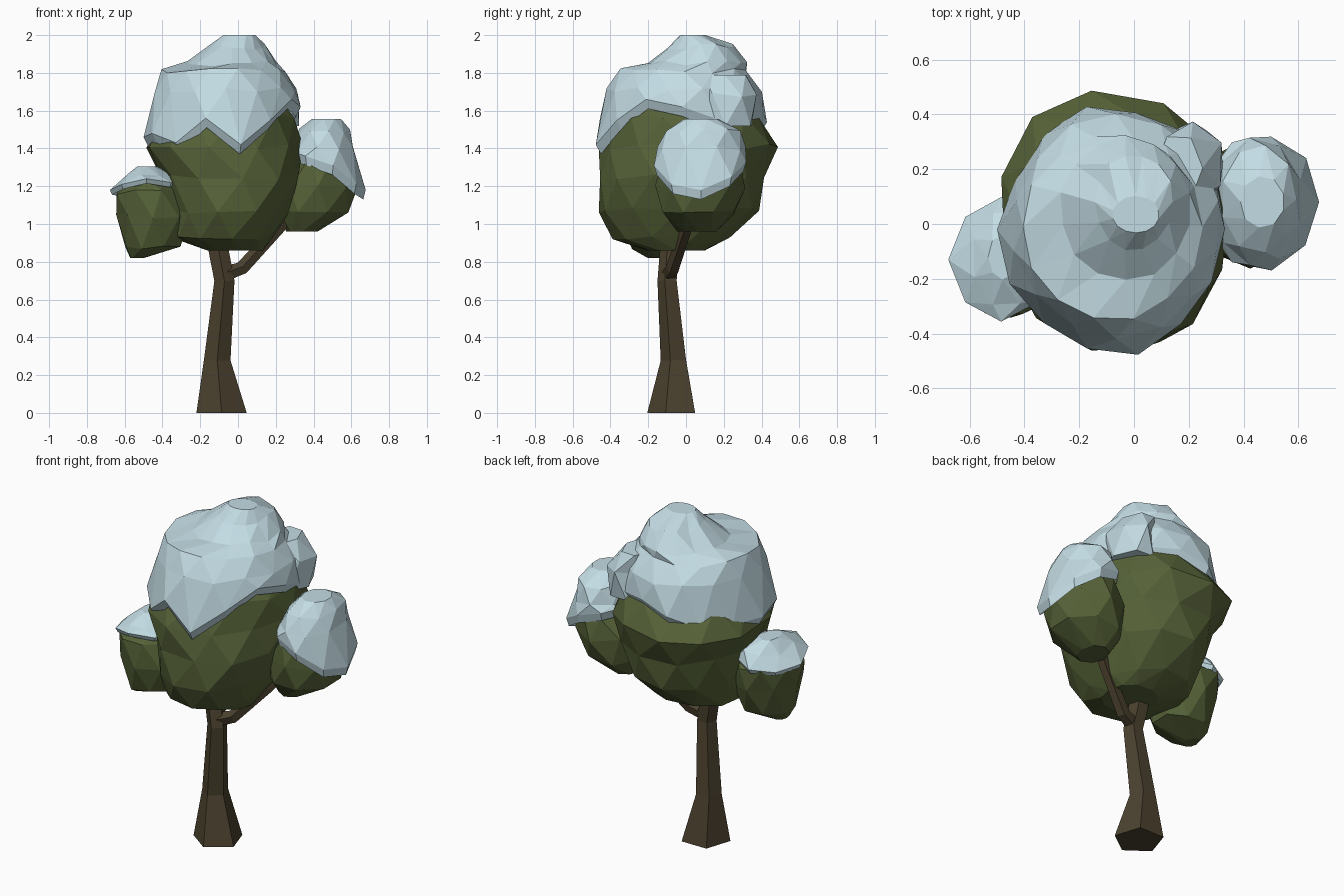
import bpy, bmesh, math, random
from mathutils import Vector

if "Cube" in bpy.data.objects:
    bpy.data.objects.remove(bpy.data.objects["Cube"])

random.seed(4)


def material(name, rgb):
    m = bpy.data.materials.new(name)
    m.diffuse_color = (*rgb, 1)
    m.use_nodes = True
    m.node_tree.nodes["Principled BSDF"].inputs["Base Color"].default_value = m.diffuse_color
    return m


SNOW = material("pale blue snow", (0.55, 0.72, 0.78))
LEAF = material("olive leaves", (0.095, 0.125, 0.04))
BARK = material("brown bark", (0.071, 0.054, 0.028))


def finish(name, bm, mat):
    bmesh.ops.recalc_face_normals(bm, faces=bm.faces)
    mesh = bpy.data.meshes.new(name)
    bm.to_mesh(mesh)
    bm.free()
    mesh.materials.append(mat)
    ob = bpy.data.objects.new(name, mesh)
    bpy.context.collection.objects.link(ob)
    return ob


def limb(name, path):
    """Five-sided tube through (x, y, z, radius) points."""
    bm = bmesh.new()
    pts = [Vector(p[:3]) for p in path]
    rings = []
    for i, p in enumerate(pts):
        d = (pts[min(i + 1, len(pts) - 1)] - pts[max(i - 1, 0)]).normalized()
        if i == 0 and p.z == 0:
            d = Vector((0, 0, 1))
        q = Vector((0, 0, 1)).rotation_difference(d)
        ring = []
        for k in range(5):
            a = math.radians(-90 + 72 * k)
            ring.append(bm.verts.new(p + q @ Vector((math.cos(a), math.sin(a), 0)) * path[i][3]))
        rings.append(ring)
    for a, b in zip(rings, rings[1:]):
        for k in range(5):
            bm.faces.new((a[k], a[(k + 1) % 5], b[(k + 1) % 5], b[k]))
    bm.faces.new(rings[0])
    bm.faces.new(rings[-1])
    finish(name, bm, BARK)


def boxy(t, power):
    return math.copysign(abs(t) ** power, t)


def clump(name, rings, n, mat, edge=None, reach=None, rim_drop=0.05, power=1.0, jitter=0.015):
    """Faceted clump through (z, x0, x1, y0, y1) rings, each turned half a step.
    With edge heights per corner, the first ring follows them and gets a folded rim.
    Reach scales the two lowest rings per corner."""
    bm = bmesh.new()
    rows = []
    for i, (z, x0, x1, y0, y1) in enumerate(rings):
        c = Vector(((x0 + x1) / 2, (y0 + y1) / 2, 0))
        row = []
        for j in range(n):
            a = math.tau * (j + 0.5 * (i % 2)) / n
            if reach and i < 2:
                r = reach[j] if i == 0 else (reach[j] + reach[(j + 1) % n]) / 2 + 0.03
            else:
                r = 1.03 + random.uniform(-jitter, jitter) * 2
            p = c + Vector(((x1 - x0) / 2 * boxy(math.cos(a), power) * r,
                            (y1 - y0) / 2 * boxy(math.sin(a), power) * r, z))
            if edge and i == 0:
                p.z = edge[j]
            elif 0 < i < len(rings) - 1:
                p.z += random.uniform(-jitter, jitter)
            row.append(bm.verts.new(p))
        rows.append(row)
    for i, (a, b) in enumerate(zip(rows, rows[1:])):
        for j in range(n):
            k = (j + 1) % n
            if i % 2 == 0:
                bm.faces.new((a[j], a[k], b[j]))
                bm.faces.new((a[k], b[k], b[j]))
            else:
                bm.faces.new((a[j], b[k], b[j]))
                bm.faces.new((a[j], a[k], b[k]))
    bm.faces.new(rows[-1])
    if edge:
        z, x0, x1, y0, y1 = rings[0]
        c = Vector(((x0 + x1) / 2, (y0 + y1) / 2, 0))
        rim = []
        for v in rows[0]:
            p = c + (v.co - c) * 0.94
            p.z = v.co.z - rim_drop
            rim.append(bm.verts.new(p))
        for j in range(n):
            k = (j + 1) % n
            bm.faces.new((rim[j], rim[k], rows[0][k], rows[0][j]))
    else:
        bm.faces.new(rows[0])
    finish(name, bm, mat)


# Trunk and side branch
limb("trunk", [(-0.087, -0.065, 0, 0.14), (-0.11, -0.06, 0.28, 0.074),
               (-0.072, -0.095, 0.7, 0.056), (-0.12, -0.075, 0.95, 0.056)])
limb("side_branch", [(-0.08, -0.095, 0.73, 0.042), (0.02, -0.07, 0.765, 0.038),
                     (0.21, 0.0, 0.97, 0.034), (0.32, 0.05, 1.1, 0.03)])

# Leaf clumps
clump("main_leaves", [(0.86, -0.16, 0.13, -0.2, 0.1), (0.92, -0.34, 0.18, -0.38, 0.22),
                      (1.07, -0.36, 0.26, -0.45, 0.37), (1.25, -0.4, 0.32, -0.45, 0.41),
                      (1.41, -0.48, 0.32, -0.44, 0.47), (1.57, -0.4, 0.3, -0.37, 0.38),
                      (1.66, -0.28, 0.22, -0.28, 0.28)], 11, LEAF, power=0.88)
clump("right_leaves", [(0.96, 0.26, 0.42, -0.04, 0.16), (1.06, 0.2, 0.59, -0.13, 0.26),
                       (1.2, 0.22, 0.63, -0.15, 0.3), (1.34, 0.29, 0.58, -0.13, 0.29),
                       (1.44, 0.35, 0.52, -0.06, 0.22)], 8, LEAF)
clump("left_leaves", [(0.82, -0.57, -0.5, -0.2, -0.1), (0.88, -0.6, -0.3, -0.29, 0.0),
                      (1.04, -0.64, -0.26, -0.34, 0.06), (1.17, -0.65, -0.3, -0.34, 0.08),
                      (1.23, -0.55, -0.38, -0.28, 0.0)], 8, LEAF)

# Snow caps with uneven lower edges
clump("main_snow", [(1.5, -0.5, 0.34, -0.48, 0.44), (1.71, -0.44, 0.31, -0.41, 0.4),
                    (1.81, -0.39, 0.24, -0.34, 0.32), (1.85, -0.26, 0.2, -0.2, 0.31),
                    (1.94, -0.14, 0.14, -0.09, 0.25), (2.0, -0.075, 0.09, -0.03, 0.1)], 14, SNOW,
      [1.62, 1.55, 1.57, 1.59, 1.54, 1.47, 1.46, 1.46, 1.48, 1.43, 1.56, 1.42, 1.55, 1.66],
      [0.98, 1.0, 1.0, 0.95, 1.0, 0.96, 0.93, 1.0, 0.99, 0.95, 0.97, 1.02, 0.96, 0.96])
clump("snow_bump", [(1.52, 0.1, 0.32, 0.06, 0.36), (1.68, 0.1, 0.33, 0.06, 0.37),
                    (1.79, 0.08, 0.25, 0.08, 0.33)], 6, SNOW)
clump("right_snow", [(1.25, 0.26, 0.67, -0.16, 0.32), (1.4, 0.29, 0.61, -0.15, 0.31),
                     (1.49, 0.32, 0.59, -0.1, 0.28), (1.555, 0.39, 0.55, -0.01, 0.17)], 9, SNOW,
      [1.18, 1.25, 1.33, 1.37, 1.39, 1.39, 1.36, 1.31, 1.21])
clump("left_snow", [(1.19, -0.67, -0.3, -0.35, 0.09), (1.25, -0.59, -0.34, -0.3, 0.05),
                    (1.305, -0.53, -0.43, -0.2, -0.04)], 8, SNOW,
      [1.22, 1.2, 1.18, 1.17, 1.18, 1.21, 1.24, 1.22], rim_drop=0.025)
